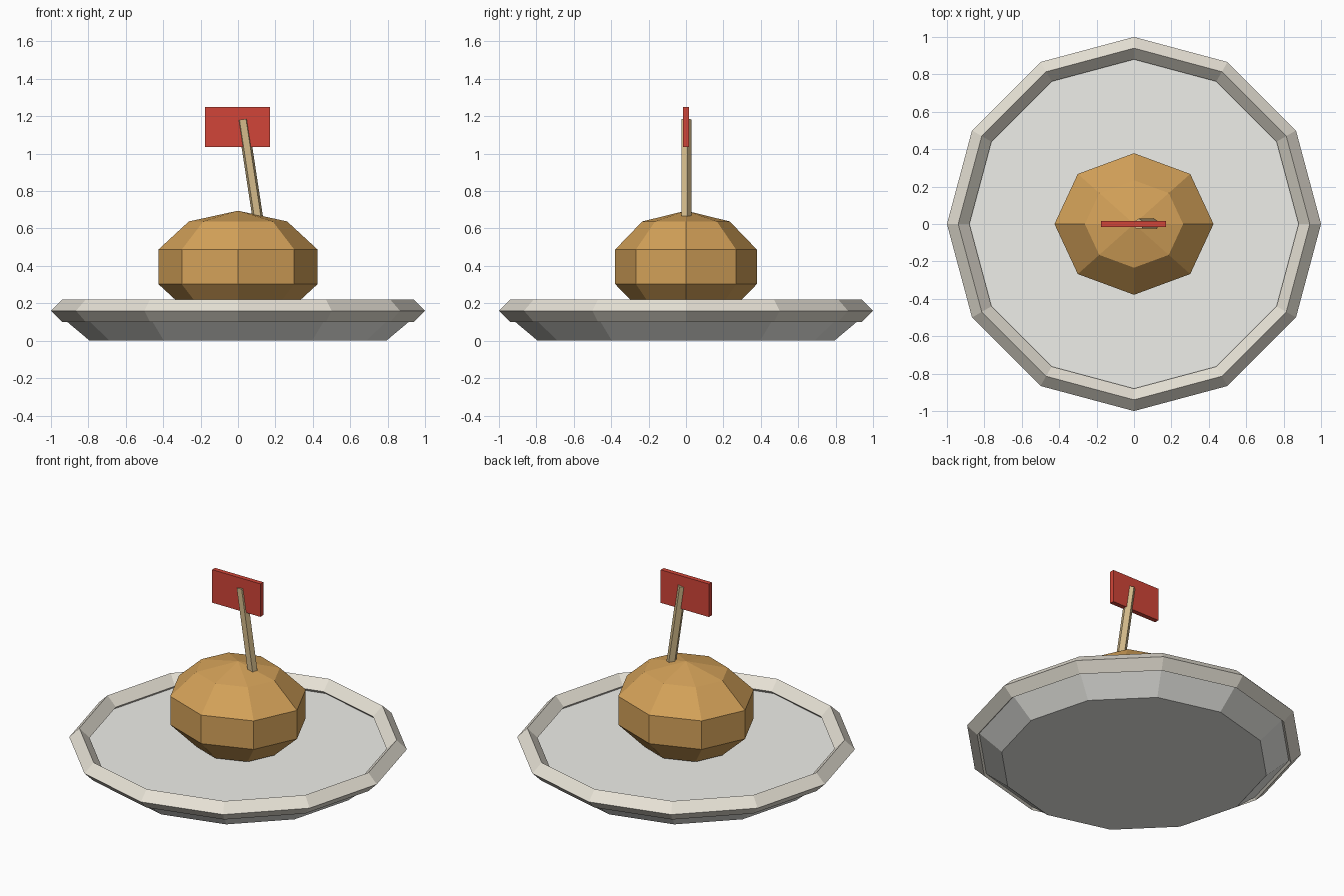
import bpy, bmesh
from math import sin, cos, tau, pi
from mathutils import Matrix, Vector

if "Cube" in bpy.data.objects:
    bpy.data.objects.remove(bpy.data.objects["Cube"])


def material(name, rgb):
    m = bpy.data.materials.new(name)
    m.diffuse_color = (*rgb, 1)
    m.use_nodes = True
    m.node_tree.nodes["Principled BSDF"].inputs["Base Color"].default_value = m.diffuse_color
    return m


def finish(name, bm, mat):
    bmesh.ops.recalc_face_normals(bm, faces=bm.faces)
    me = bpy.data.meshes.new(name)
    bm.to_mesh(me)
    bm.free()
    me.materials.append(mat)
    ob = bpy.data.objects.new(name, me)
    bpy.context.collection.objects.link(ob)
    return ob


def lathe(name, profile, sides, mat, closed=False, scale_y=1, matrix=None, turn=0):
    """Turn (radius, z) points around z; radius 0 makes a pole."""
    bm = bmesh.new()
    rings = []
    for r, z in profile:
        n = sides if r > 0 else 1
        rings.append([bm.verts.new((r * cos(tau * i / sides + turn), scale_y * r * sin(tau * i / sides + turn), z))
                      for i in range(n)])
    pairs = list(zip(rings, rings[1:]))
    if closed:
        pairs.append((rings[-1], rings[0]))
    for a, b in pairs:
        for i in range(sides):
            j = i + 1
            quad = [a[i % len(a)], a[j % len(a)], b[j % len(b)], b[i % len(b)]]
            bm.faces.new(list(dict.fromkeys(quad)))
    if not closed:
        for ring in (rings[0], rings[-1]):
            if len(ring) > 2:
                bm.faces.new(ring)
    if matrix:
        bm.transform(matrix)
    return finish(name, bm, mat)


plate_mat = material("plate_grey", (0.86, 0.86, 0.82))
rim_mat = material("rim_cream", (0.80, 0.76, 0.67))
bun_mat = material("bun_brown", (0.66, 0.36, 0.10))
wood_mat = material("wood_tan", (0.66, 0.50, 0.26))
red_mat = material("flag_red", (0.64, 0.06, 0.04))

# Plate: shallow dish and diamond-section rim
lathe("plate_dish", [(0.793, 0), (0.96, 0.14)], 12, plate_mat)
lathe("plate_rim", [(1.0, 0.16), (0.94, 0.22), (0.88, 0.16), (0.94, 0.10)], 12, rim_mat, closed=True)

# Bun: squashed low-poly ball
bun = [(0.447 * sin(pi * k / 5) if 0 < k < 5 else 0, 0.395 - 0.30 * cos(pi * k / 5)) for k in range(6)]
lathe("bun", bun, 8, bun_mat, scale_y=0.89)

# Leaning five-sided stick
foot, tip = Vector((0.122, 0, 0.55)), Vector((0.025, 0, 1.183))
length = (tip - foot).length
lean = Matrix.Rotation(-(foot.x - tip.x) / length, 4, 'Y')
lathe("flag_stick", [(0.03, 0), (0.03, length)], 5, wood_mat,
      matrix=Matrix.Translation(foot) @ lean, turn=pi / 2)

# Flag: thin upright board
bm = bmesh.new()
bmesh.ops.create_cube(bm, size=1, matrix=Matrix.Translation((-0.002, 0, 1.142))
                      @ Matrix.Diagonal((0.347, 0.03, 0.215, 1)))
finish("flag", bm, red_mat)
